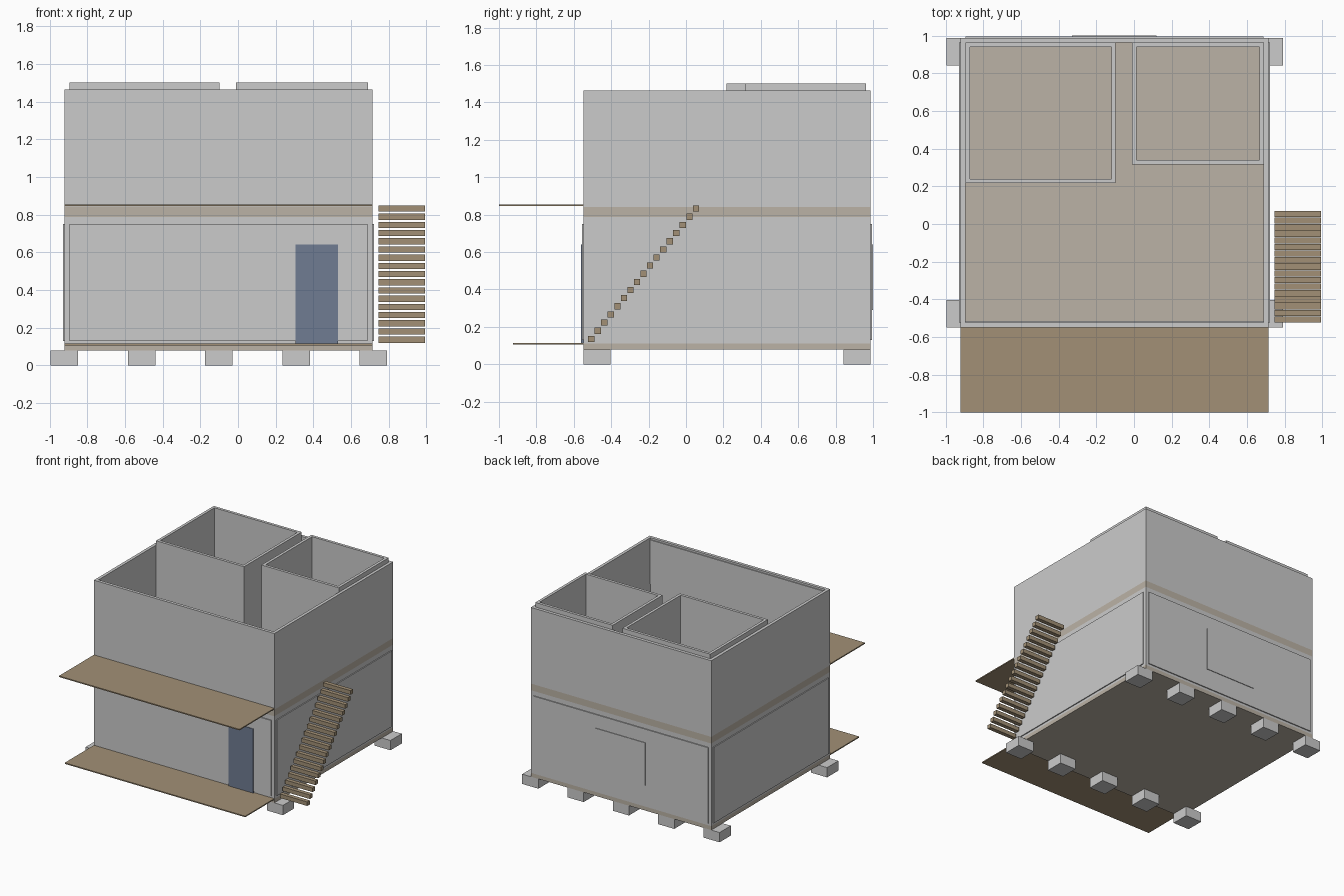
import bpy, bmesh

if "Cube" in bpy.data.objects:
    bpy.data.objects.remove(bpy.data.objects["Cube"])


def material(name, rgb):
    m = bpy.data.materials.new(name)
    m.diffuse_color = (*rgb, 1)
    m.use_nodes = True
    m.node_tree.nodes["Principled BSDF"].inputs["Base Color"].default_value = m.diffuse_color
    return m


TAN = material("timber", (0.36, 0.28, 0.18))
BEIGE = material("floor_beige", (0.50, 0.45, 0.38))
BLUE = material("door_blue", (0.16, 0.20, 0.29))


def finish(name, bm, mat):
    bmesh.ops.recalc_face_normals(bm, faces=bm.faces)
    me = bpy.data.meshes.new(name)
    bm.to_mesh(me)
    bm.free()
    ob = bpy.data.objects.new(name, me)
    bpy.context.collection.objects.link(ob)
    if mat:
        me.materials.append(mat)
    return ob


def box(name, x, y, z, mat=None):
    """Box from (min, max) ranges on each axis."""
    bm = bmesh.new()
    bmesh.ops.create_cube(bm, size=1)
    for v in bm.verts:
        v.co = [r[0] if c < 0 else r[1] for c, r in zip(v.co, (x, y, z))]
    return finish(name, bm, mat)


def wall_ring(name, x, y, z, t):
    """Four walls of thickness t, open at top and bottom."""
    bm = bmesh.new()
    loops = []
    for inset, h in ((0, z[0]), (0, z[1]), (t, z[1]), (t, z[0])):
        x0, x1, y0, y1 = x[0] + inset, x[1] - inset, y[0] + inset, y[1] - inset
        loops.append([bm.verts.new((px, py, h)) for px, py in
                      ((x0, y0), (x1, y0), (x1, y1), (x0, y1))])
    for k in range(4):
        a, b = loops[k], loops[(k + 1) % 4]
        for i in range(4):
            j = (i + 1) % 4
            bm.faces.new((a[i], a[j], b[j], b[i]))
    return finish(name, bm, None)


X, Y = (-0.92, 0.713), (-0.549, 0.987)   # house footprint
T = 0.025                                # wall thickness

# Foundation blocks: two rows of five
for row, y in (("front", (-0.549, -0.403)), ("back", (0.841, 0.987))):
    for i in range(5):
        cx = -0.922 + i * 0.41
        box(f"foundation_{row}_{i + 1}", (cx - 0.073, cx + 0.073), y, (0, 0.08))

# Floors and outer walls of both storeys
box("ground_floor", X, Y, (0.08, 0.112), BEIGE)
wall_ring("ground_walls", X, Y, (0.112, 0.788), T)
box("upper_floor", X, Y, (0.788, 0.842), BEIGE)
wall_ring("upper_walls", X, Y, (0.842, 1.465), T)

# Thin cladding panels on the ground storey
pz, p = (0.13, 0.75), 0.008
px, py = (X[0] + T, X[1] - T), (Y[0] + T, Y[1] - T)
box("front_panel", px, (Y[0] - p, Y[0] + p), pz)
box("back_panel", px, (Y[1] - p, Y[1] + p), pz)
box("left_panel", (X[0] - p, X[0] + p), py, pz)
box("right_panel", (X[1] - p, X[1] + p), py, pz)
box("back_window", (-0.33, 0.12), (0.985, 1.0), (0.29, 0.64))
box("upper_inner_panel", px, (Y[0] + T - p, Y[0] + T + p), (1.09, 1.45))

# Door
box("door", (0.305, 0.53), (-0.561, -0.54), (0.112, 0.64), BLUE)

# Upper storey rooms
wall_ring("left_room", (-0.893, -0.097), (0.217, 0.962), (0.842, 1.502), 0.023)
wall_ring("right_room", (-0.01, 0.69), (0.317, 0.962), (0.842, 1.502), 0.023)

# Front decks
box("lower_deck", X, (-0.925, -0.549), (0.106, 0.115), TAN)
box("upper_deck", X, (-1.0, -0.549), (0.845, 0.854), TAN)

# Outside stair of separate treads
for i in range(17):
    y, z = -0.507 + i * 0.035, 0.136 + i * 0.0435
    box(f"stair_tread_{i + 1}", (0.745, 0.993), (y - 0.0165, y + 0.0165),
        (z - 0.0165, z + 0.0165), TAN)

# Longest side already spans y = -1 to 1
